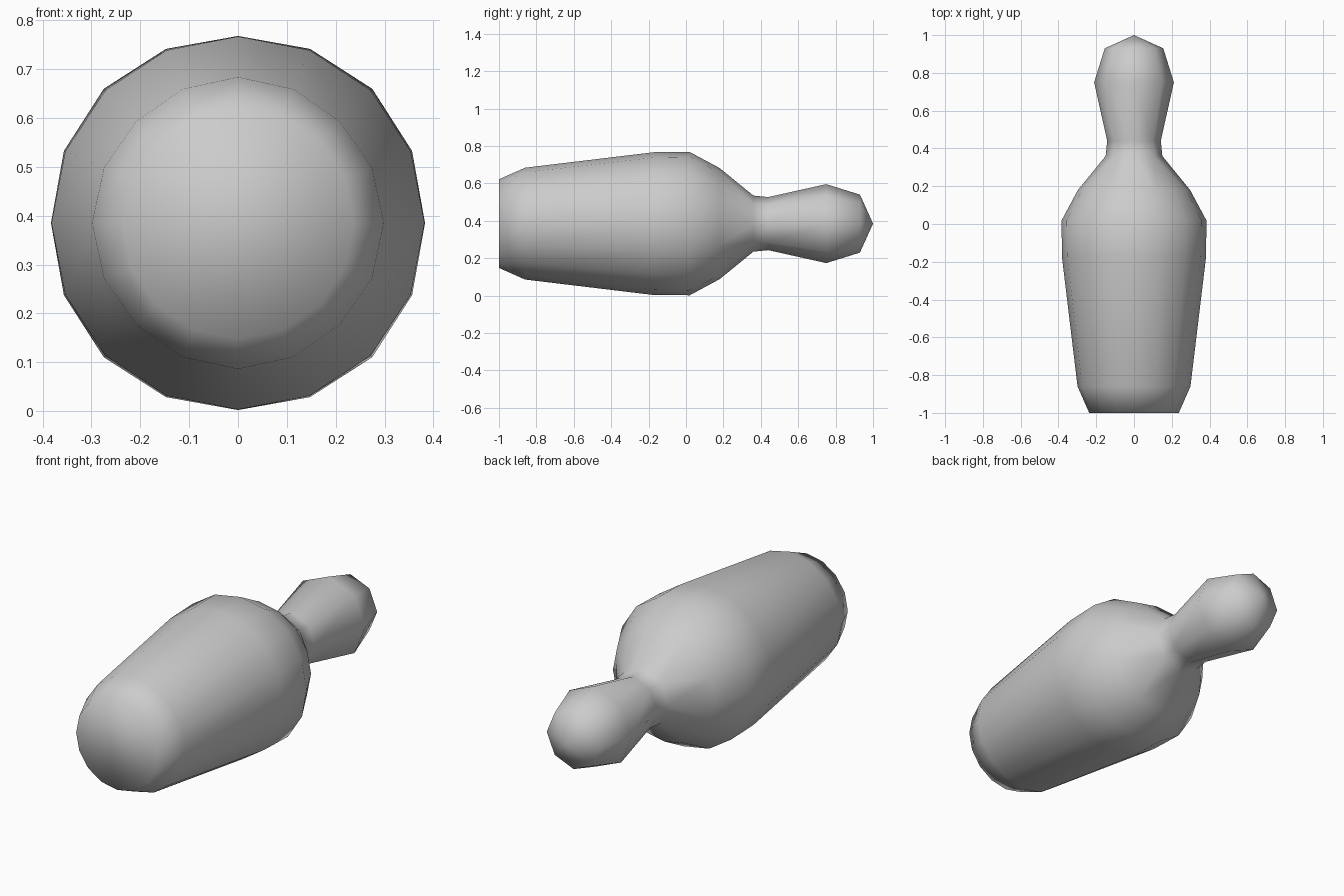
import bpy, bmesh
from math import sin, cos, pi

if "Cube" in bpy.data.objects:
    bpy.data.objects.remove(bpy.data.objects["Cube"])

CZ = 0.385  # height of the pin's long axis
# (y, radius, sides, bulge of the off-axis corners)
PROFILE = [
    (-1.00, 0.237, 16, 1.0), (-0.86, 0.299, 16, 0.985),
    (-0.17, 0.382, 16, 1.005), (0.02, 0.383, 16, 1.015),
    (0.18, 0.297, 16, 1.0), (0.36, 0.150, 8, 1.0),
    (0.44, 0.142, 8, 1.0), (0.75, 0.211, 8, 1.0), (0.93, 0.155, 8, 1.0),
]

bm = bmesh.new()


def ring(y, r, n, bulge):
    verts = []
    for i in range(n):
        a = 2 * pi * i / n
        k = 1 + (bulge - 1) * sin(2 * a) ** 2
        verts.append(bm.verts.new((r * k * cos(a), y, CZ + r * k * sin(a))))
    return verts


# Body, neck and head: rings skinned along y
rings = [ring(*p) for p in PROFILE]
for a, b in zip(rings, rings[1:]):
    n, m = len(a), len(b)
    for i in range(m):
        j = (i + 1) % m
        if n == m:
            bm.faces.new((a[i], a[j], b[j], b[i]))
        else:  # shoulder: sixteen sides reduce to eight
            p, q, s = a[2 * i - 1], a[2 * i], a[2 * i + 1]
            bm.faces.new((p, q, b[i]))
            bm.faces.new((q, s, b[i]))
            bm.faces.new((s, b[j], b[i]))

# Flat base and pointed crown
bm.faces.new(rings[0])
tip = bm.verts.new((0, 1.0, CZ))
top = rings[-1]
for i in range(len(top)):
    bm.faces.new((top[i], top[(i + 1) % len(top)], tip))

bmesh.ops.recalc_face_normals(bm, faces=bm.faces)
for f in bm.faces:
    f.smooth = True
mesh = bpy.data.meshes.new("bowling_pin")
bm.to_mesh(mesh)
bm.free()
bpy.context.collection.objects.link(bpy.data.objects.new("bowling_pin", mesh))
